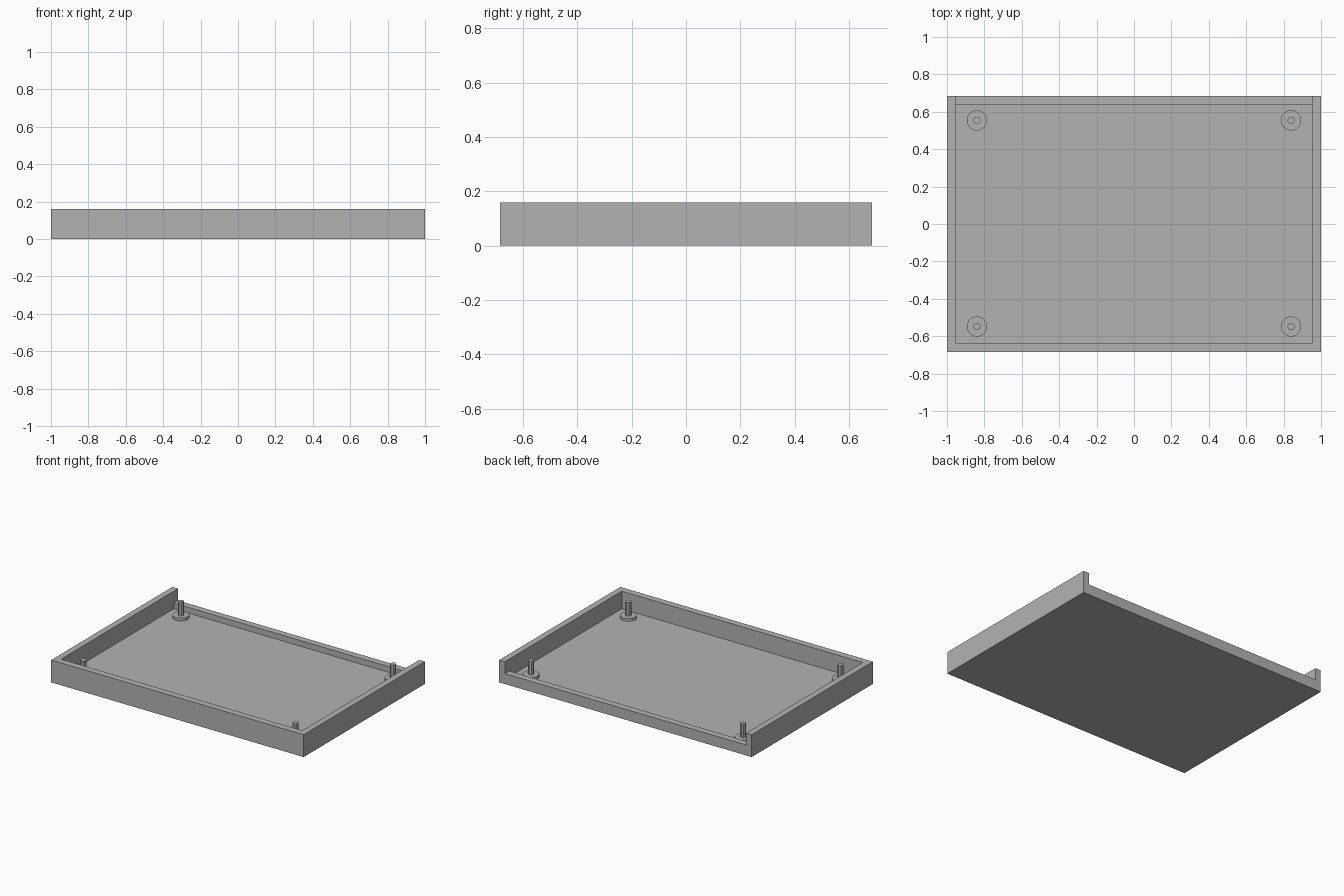
import bpy

cube = bpy.data.objects.get("Cube")
if cube:
    bpy.data.objects.remove(cube, do_unlink=True)

HX, HY, HEIGHT = 1.0, 0.685, 0.16      # outer half sizes and wall height
WALL_X, WALL_Y = 0.045, 0.048          # wall thicknesses
FLOOR, LIP = 0.034, 0.075              # floor top and low back wall top

grey = bpy.data.materials.new("plain grey")
grey.use_nodes = True
grey.diffuse_color = (0.45, 0.45, 0.45, 1)
grey.node_tree.nodes["Principled BSDF"].inputs["Base Color"].default_value = grey.diffuse_color


def box(name, low, high):
    """Box between two opposite corners."""
    bpy.ops.mesh.primitive_cube_add(size=1)
    ob = bpy.context.object
    ob.name = name
    ob.location = [(a + b) / 2 for a, b in zip(low, high)]
    ob.scale = [b - a for a, b in zip(low, high)]
    bpy.ops.object.transform_apply(location=True, rotation=False, scale=True)
    ob.data.materials.append(grey)
    return ob


def cylinder(name, x, y, bottom, top, radius, sides):
    bpy.ops.mesh.primitive_cylinder_add(vertices=sides, radius=radius, depth=top - bottom,
                                        location=(x, y, (bottom + top) / 2))
    ob = bpy.context.object
    ob.name = name
    ob.data.materials.append(grey)
    bpy.ops.object.shade_smooth_by_angle(angle=0.55)
    return ob


def cut(target, cutter):
    mod = target.modifiers.new("cut", "BOOLEAN")
    mod.operation = "DIFFERENCE"
    mod.solver = "EXACT"
    mod.object = cutter
    cutter.hide_render = True
    bpy.context.view_layer.objects.active = target
    bpy.ops.object.modifier_apply(modifier=mod.name)
    bpy.data.objects.remove(cutter, do_unlink=True)


# Tray: solid block, hollowed out, with the back wall cut low between the sides
ix, iy = HX - WALL_X, HY - WALL_Y
tray = box("tray", (-HX, -HY, 0), (HX, HY, HEIGHT))
cut(tray, box("cavity_cutter", (-ix, -iy, FLOOR), (ix, iy, 1)))
cut(tray, box("back_opening_cutter", (-ix, 0, LIP), (ix, 1, 1)))

# Mounting posts: a round pad and a thin pin near each corner
for side, x in (("right", -0.84), ("left", 0.84)):
    for end, y in (("front", -0.548), ("back", 0.554)):
        cylinder(f"{end}_{side}_pad", x, y, FLOOR - 0.01, FLOOR + 0.02, 0.054, 32)
        cylinder(f"{end}_{side}_pin", x, y, FLOOR, 0.152, 0.02, 8)
